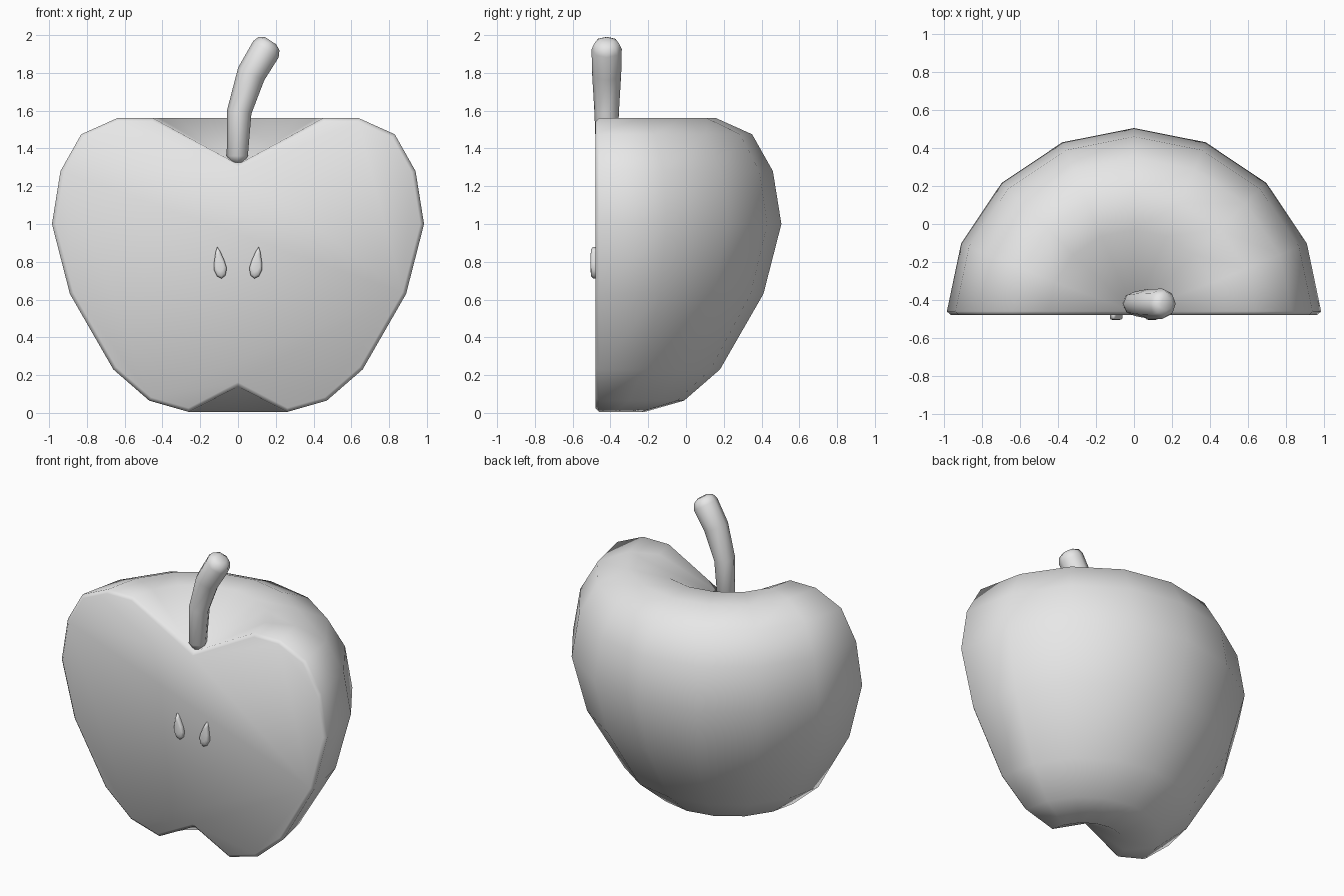
import bpy, bmesh
from math import sin, cos, pi, radians
from mathutils import Vector

if "Cube" in bpy.data.objects:
    bpy.data.objects.remove(bpy.data.objects["Cube"], do_unlink=True)

grey = bpy.data.materials.new("plain grey")
grey.use_nodes = True
grey.diffuse_color = (0.8, 0.8, 0.8, 1)
grey.node_tree.nodes["Principled BSDF"].inputs["Base Color"].default_value = (0.8, 0.8, 0.8, 1)

CUT_Y = -0.48


def finish(name, bm):
    bmesh.ops.recalc_face_normals(bm, faces=bm.faces[:])
    for face in bm.faces:
        face.smooth = True
    mesh = bpy.data.meshes.new(name)
    bm.to_mesh(mesh)
    bm.free()
    mesh.materials.append(grey)
    obj = bpy.data.objects.new(name, mesh)
    bpy.context.collection.objects.link(obj)
    return obj


def loft(name, rings):
    bm = bmesh.new()
    loops = [[bm.verts.new(p) for p in ring] for ring in rings]
    n = len(loops[0])
    for a, b in zip(loops, loops[1:]):
        for i in range(n):
            j = (i + 1) % n
            bm.faces.new((a[i], a[j], b[j], b[i]))
    bm.faces.new(loops[0])
    bm.faces.new(loops[-1])
    return finish(name, bm)


# Halved apple: profile turned through a half circle, then closed at the cut
profile = [(0, 0.14), (0.26, 0.005), (0.47, 0.065), (0.66, 0.23), (0.89, 0.63),
           (0.985, 1.0), (0.94, 1.28), (0.83, 1.475), (0.64, 1.56), (0.45, 1.56), (0, 1.315)]
bm = bmesh.new()
verts = [bm.verts.new((r, CUT_Y, z)) for r, z in profile]
edges = [bm.edges.new(pair) for pair in zip(verts, verts[1:])]
bmesh.ops.spin(bm, geom=verts + edges, cent=(0, CUT_Y, 0), axis=(0, 0, 1),
               angle=pi, steps=8)
bmesh.ops.remove_doubles(bm, verts=bm.verts[:], dist=0.001)
rim = [e for e in bm.edges if e.is_boundary]
rim_verts = list({v for e in rim for v in e.verts})
bmesh.ops.holes_fill(bm, edges=rim, sides=0)
bmesh.ops.recalc_face_normals(bm, faces=bm.faces[:])
cut_face = max(bm.faces, key=lambda f: len(f.verts))
# Soften the cut edge with a narrow chamfer
bmesh.ops.inset_individual(bm, faces=[cut_face], thickness=0.02, use_even_offset=True)
for v in rim_verts:
    v.co.y += 0.02
finish("apple_half", bm)

# Bent stem, thicker towards its rounded tip: x, z, radius, lean
stem_path = [(-0.002, 1.325, 0.035, 0), (-0.004, 1.36, 0.056, 0),
             (0.007, 1.595, 0.065, 10), (0.07, 1.795, 0.077, 26),
             (0.148, 1.925, 0.08, 33), (0.164, 1.955, 0.066, 33),
             (0.173, 1.97, 0.035, 33)]
rings = []
for x, z, r, lean in stem_path:
    a = radians(lean)
    side = Vector((cos(a), 0, -sin(a)))
    rings.append([Vector((x, -0.42, z)) + side * r * cos(i * pi / 4)
                  + Vector((0, r * sin(i * pi / 4), 0)) for i in range(8)])
loft("stem", rings)

# Two teardrop seeds standing slightly proud of the cut
half_outline = [(0, -0.085), (0.022, -0.07), (0.034, -0.035), (0.028, 0.005), (0.012, 0.06)]
outline = half_outline + [(0, 0.085)] + [(-x, z) for x, z in half_outline[:0:-1]]
for name, s in (("left_seed", 1), ("right_seed", -1)):
    tilt = radians(8) * s
    rings = []
    for y, scale in ((-0.46, 1), (-0.492, 1), (-0.502, 0.85), (-0.505, 0.55)):
        rings.append([(0.098 * s + scale * (x * cos(tilt) + z * sin(tilt)), y,
                       0.795 + scale * (z * cos(tilt) - x * sin(tilt)))
                      for x, z in outline])
    loft(name, rings)
